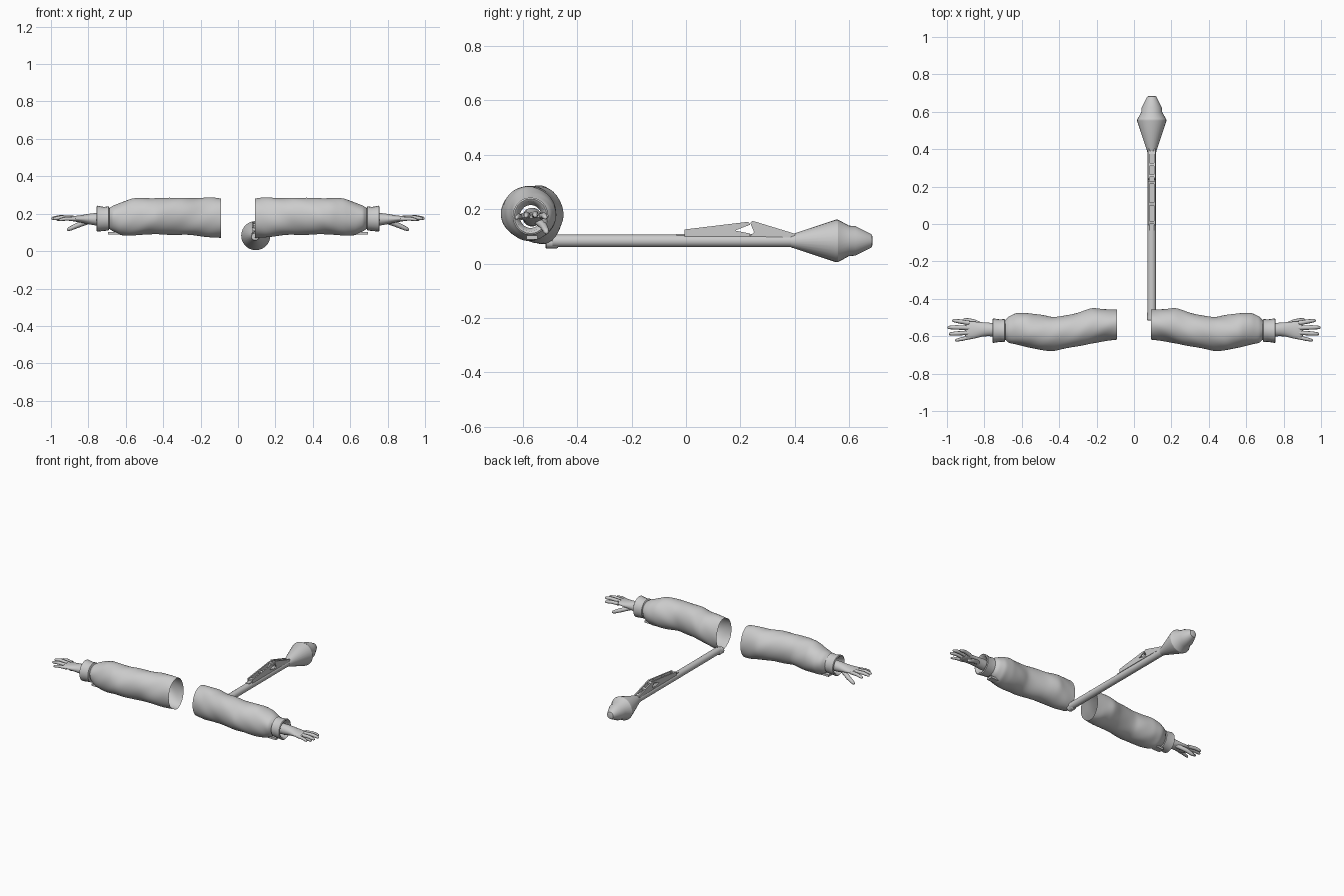
import bpy, bmesh, math
from mathutils import Vector

if "Cube" in bpy.data.objects:
    bpy.data.objects.remove(bpy.data.objects["Cube"])

grey = bpy.data.materials.new("plain_grey")
grey.diffuse_color = (0.6, 0.6, 0.6, 1)
grey.use_nodes = True
grey.node_tree.nodes["Principled BSDF"].inputs["Base Color"].default_value = grey.diffuse_color


def finish(bm, name, mirror=False, smooth=40, subdiv=0, recalc=True):
    if recalc:
        bmesh.ops.recalc_face_normals(bm, faces=bm.faces)
    me = bpy.data.meshes.new(name)
    bm.to_mesh(me)
    bm.free()
    me.materials.append(grey)
    ob = bpy.data.objects.new(name, me)
    bpy.context.collection.objects.link(ob)
    if subdiv:
        ob.modifiers.new("smooth", 'SUBSURF').levels = subdiv
        ob.modifiers["smooth"].render_levels = subdiv
    if mirror:
        m = ob.modifiers.new("mirror", 'MIRROR')
        m.use_mirror_merge = False
    bpy.ops.object.select_all(action='DESELECT')
    bpy.context.view_layer.objects.active = ob
    ob.select_set(True)
    bpy.ops.object.shade_smooth_by_angle(angle=math.radians(smooth))
    return ob


def bridge(bm, rings, caps=(False, False)):
    """Skin a list of vertex coordinate rings."""
    vs = [[bm.verts.new(p) for p in r] for r in rings]
    n = len(vs[0])
    for a, b in zip(vs, vs[1:]):
        for j in range(n):
            k = (j + 1) % n
            bm.faces.new((a[j], b[j], b[k], a[k]))
    if caps[0]:
        bm.faces.new(vs[0])
    if caps[1]:
        bm.faces.new(vs[-1][::-1])


def arm_rings(sections, n, wrinkle=0.0):
    """Sections across the arm: x, y min, y max, z min, z max."""
    rings = []
    for x, y0, y1, z0, z1 in sections:
        ring = []
        for j in range(n):
            a = 2 * math.pi * j / n
            w = 1 + wrinkle * (math.sin(3 * a + 19 * x) + math.sin(2 * a - 31 * x)
                               + 0.6 * math.sin(5 * a + 47 * x)) / 2
            ring.append(((x, (y0 + y1) / 2 + (y1 - y0) / 2 * w * math.cos(a),
                          (z0 + z1) / 2 + (z1 - z0) / 2 * w * math.sin(a))))
        rings.append(ring)
    return rings


def lerp_sections(secs, steps):
    out = []
    for a, b in zip(secs, secs[1:]):
        for s in range(steps):
            t = s / steps
            out.append([p + (q - p) * t for p, q in zip(a, b)])
    return out + [secs[-1]]


# Sleeves: open at the shoulder, gathered into the cuff
sleeve = [(-0.09, -.618, -.457, .07, .283), (-.15, -.627, -.452, .072, .284),
          (-.22, -.640, -.450, .08, .285), (-.30, -.655, -.475, .088, .288),
          (-.43, -.678, -.497, .088, .285), (-.50, -.675, -.485, .085, .284),
          (-.57, -.663, -.474, .083, .280), (-.63, -.645, -.478, .085, .262),
          (-.67, -.635, -.495, .105, .245), (-.69, -.615, -.515, .12, .23)]
bm = bmesh.new()
bridge(bm, arm_rings(lerp_sections(sleeve, 3), 24, 0.04))
finish(bm, "sleeve", True, 60, 1, False)

# Cuffs: thick rings with a hollow mouth
cuff = [(-.685, -.61, -.52, .125, .225), (-.692, -.632, -.508, .11, .24),
        (-.715, -.630, -.510, .108, .236), (-.753, -.636, -.505, .104, .243),
        (-.757, -.630, -.511, .110, .237), (-.752, -.622, -.518, .118, .228),
        (-.70, -.61, -.53, .13, .215)]
bm = bmesh.new()
bridge(bm, arm_rings(cuff, 20))
finish(bm, "cuff", True, 50, 0, False)

# Buttoned tab hanging below the cuff
bm = bmesh.new()
bmesh.ops.create_cube(bm, size=1)
for v in bm.verts:
    v.co = Vector((-.665 + v.co.x * .06, -.565 + v.co.y * .04, .096 + v.co.z * .014))
finish(bm, "cuff_tab", True)

# Wrist and palm
palm = [(-.70, -.602, -.528, .132, .208), (-.76, -.602, -.528, .135, .206),
        (-.80, -.600, -.525, .143, .200), (-.83, -.608, -.522, .150, .194),
        (-.86, -.616, -.520, .156, .190), (-.89, -.618, -.521, .160, .187),
        (-.905, -.612, -.526, .164, .183)]
bm = bmesh.new()
bridge(bm, arm_rings(palm, 14), (True, True))
finish(bm, "palm", True, 60, 1)

# Fingers and thumb: base, knuckle, tip, radius
digits = {"index_finger": ((-.88, -.530, .174), (-.93, -.521, .176), (-.972, -.515, .168), .0115),
          "middle_finger": ((-.88, -.555, .176), (-.95, -.553, .181), (-.998, -.553, .175), .012),
          "ring_finger": ((-.88, -.581, .175), (-.945, -.585, .179), (-.990, -.588, .173), .0115),
          "little_finger": ((-.87, -.604, .171), (-.92, -.615, .173), (-.957, -.623, .167), .010),
          "thumb": ((-.80, -.548, .160), (-.86, -.522, .137), (-.914, -.510, .113), .014)}
for name, (base, mid, tip, r) in digits.items():
    base, mid, tip = Vector(base), Vector(mid), Vector(tip)
    axis = (tip - base).normalized()
    side = axis.cross(Vector((0, 0, 1))).normalized()
    up = side.cross(axis)
    stations = [(base, 1.1), (base.lerp(mid, .6), 1), (mid, 1), (mid.lerp(tip, .6), .85),
                (mid.lerp(tip, .9), .65), (tip, .25)]
    rings = [[c + (side * math.cos(i * math.pi / 4) + up * math.sin(i * math.pi / 4)) * r * k
              for i in range(8)] for c, k in stations]
    bm = bmesh.new()
    bridge(bm, rings, (True, True))
    finish(bm, name, True, 60)


def turned(name, profile, cx, cz, n=24, smooth=25):
    """Revolve a (y, radius) profile about the launcher axis."""
    bm = bmesh.new()
    bridge(bm, [[(cx + r * math.cos(2 * math.pi * j / n), y, cz + r * math.sin(2 * math.pi * j / n))
                 for j in range(n)] for y, r in profile], (True, True))
    finish(bm, name, False, smooth)


# Launcher tube, rear cap and warhead
turned("launch_tube", [(-.49, .023), (.40, .023)], .095, .083)
turned("rear_cap", [(-.516, .019), (-.512, .022), (-.476, .022), (-.47, .019)], .091, .077, 16)
turned("warhead", [(.385, .024), (.40, .028), (.55, .078), (.558, .078), (.598, .056),
                   (.622, .054), (.672, .029), (.682, .023), (.685, .012)], .095, .083, 28)


def plate(name, outline, x0, x1):
    """Side outline (y, z) extruded across x."""
    bm = bmesh.new()
    bridge(bm, [[(x, y, z) for y, z in outline] for x in (x0, x1)], (True, True))
    finish(bm, name)


# Folding sight: two side rails joined by bridges, with open slots between
rail = [(-.005, .10), (-.005, .125), (.228, .153), (.236, .143), (.18, .121), (.235, .11), (.235, .10)]
stay = [(.236, .148), (.243, .156), (.26, .152), (.40, .109), (.40, .095), (.235, .10), (.25, .115)]
for s, label in ((-1, "left"), (1, "right")):
    a, b = sorted((.095 + s * .011, .095 + s * .019))
    plate("sight_rail_" + label, rail, a, b)
    plate("sight_stay_" + label, stay, a, b)
for i, y in enumerate((0.0, .10, .215)):
    z = .125 + y * .12
    plate(f"sight_bridge_{i}", [(y, z - .014), (y, z - .002), (y + .015, z), (y + .015, z - .012)], .08, .11)
for i, y in enumerate((.25, .31, .375)):
    z = .155 - (y - .25) * .31
    plate(f"stay_bridge_{i}", [(y, z - .014), (y, z - .002), (y + .015, z - .007), (y + .015, z - .018)], .08, .11)
# Trigger base strip under the sight
plate("sight_base", [(-.035, .10), (-.035, .108), (.385, .108), (.385, .10)], .083, .107)
